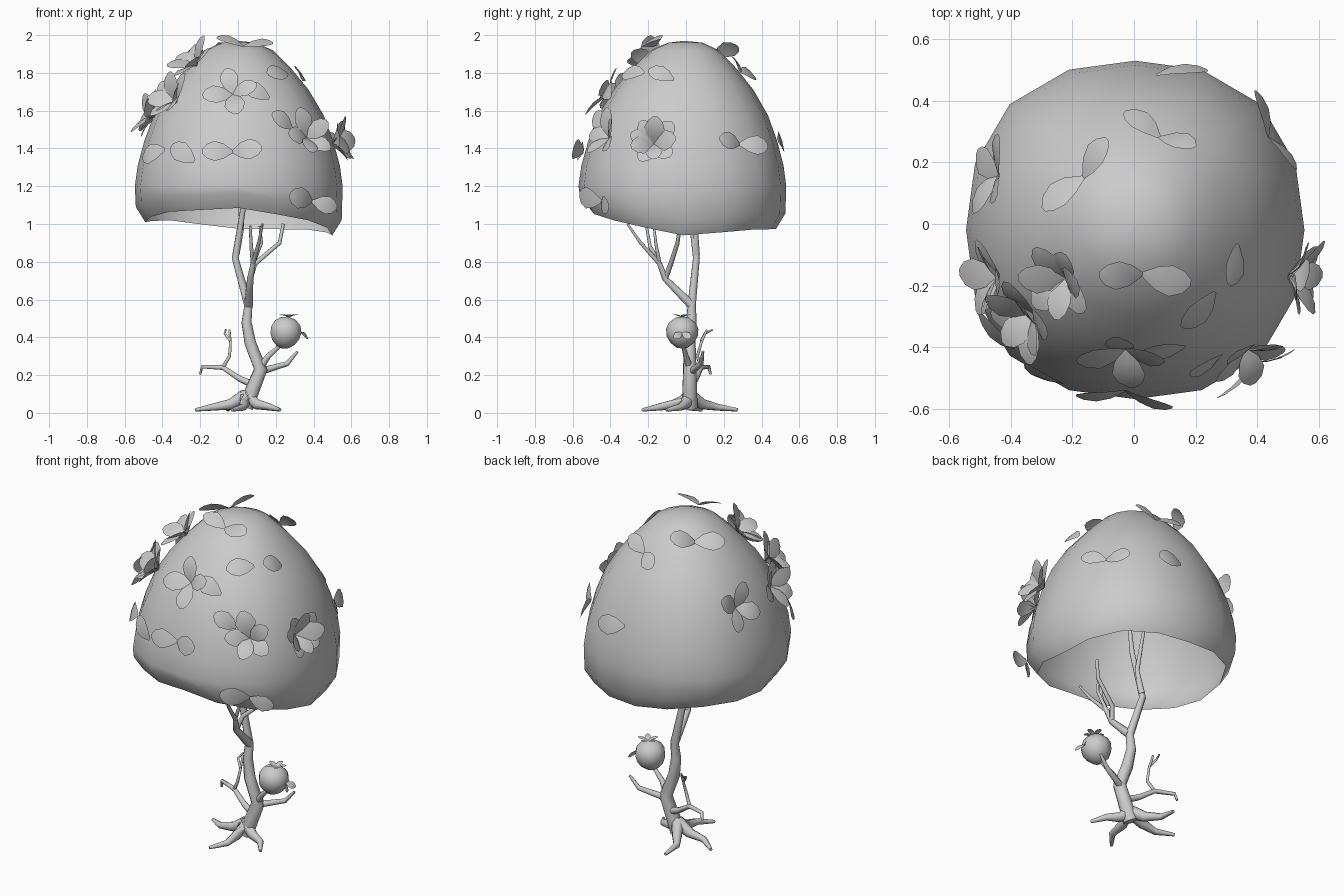
import bpy, bmesh, random
from math import sin, cos, pi, radians
from mathutils import Vector, Matrix
from mathutils.bvhtree import BVHTree

if "Cube" in bpy.data.objects:
    bpy.data.objects.remove(bpy.data.objects["Cube"])

random.seed(4)
UP = Vector((0, 0, 1))


def finish(name, bm, angle=180):
    me = bpy.data.meshes.new(name)
    bm.to_mesh(me)
    bm.free()
    ob = bpy.data.objects.new(name, me)
    bpy.context.collection.objects.link(ob)
    bpy.ops.object.select_all(action='DESELECT')
    ob.select_set(True)
    bpy.context.view_layer.objects.active = ob
    bpy.ops.object.shade_smooth_by_angle(angle=radians(angle))


def bridge(bm, a, b):
    n = len(a)
    for i in range(n):
        bm.faces.new((a[i], b[i], b[(i + 1) % n], a[(i + 1) % n]))


# branch tapering from radius r0 to r1
def tube(bm, pts, r0, r1, sides=8):
    P = [Vector(p) for p in pts]
    ref = Vector((.3, .9, .2))
    rings = []
    for i, p in enumerate(P):
        d = (P[min(i + 1, len(P) - 1)] - P[max(i - 1, 0)]).normalized()
        if abs(d.dot(ref)) > .9:
            ref = Vector((.9, -.3, .2))
        u = (ref - d * ref.dot(d)).normalized()
        w = d.cross(u)
        r = r0 + (r1 - r0) * i / (len(P) - 1)
        angles = [2 * pi * k / sides for k in range(sides)]
        rings.append([bm.verts.new(p + (u * cos(a) + w * sin(a)) * r) for a in angles])
    for a, b in zip(rings, rings[1:]):
        bridge(bm, a, b)
    bm.faces.new(rings[0])
    bm.faces.new(rings[-1])


# curved petal-shaped leaf growing from base along d, n roughly its upper side
def leaf(bm, base, d, n, length, width):
    d = d.normalized()
    n = (n - d * n.dot(d)).normalized()
    side = d.cross(n)
    rows = []
    for t, w in ((0, .16), (.3, .75), (.6, 1), (.85, .72), (1, .22)):
        rows.append([])
        for s in (-1, 0, 1):
            h = length * (.3 * t * (1 - t) + .03 * w * (s == 0))
            rows[-1].append(bm.verts.new(base + d * length * t + side * (s * w * width / 2) + n * h))
    for a, b in zip(rows, rows[1:]):
        for k in range(2):
            bm.faces.new((a[k], a[k + 1], b[k + 1], b[k]))


# canopy: open squarish dome, rim height varying around, edge tucked in
bm = bmesh.new()
profile = [(.09, 1.96), (.18, 1.92), (.28, 1.82), (.37, 1.71), (.45, 1.575), (.5, 1.44), (.535, 1.31), (.55, 1.2)]
rim = [.94, .97, .975, 1.02, 1.01, 1.065, 1.085, 1.02]
N = 16
rings = []
for j in range(len(profile) + 2):
    ring = []
    for i in range(N):
        a = 2 * pi * i / N
        low = (rim[i // 2] + rim[(i + 1) // 2 % 8]) / 2
        r, z = (profile + [(.545, low + .08), (.495, low)])[j]
        sq = r * (1 + .025 * (1 - cos(4 * a)) * min(1, r / .5))
        ring.append(bm.verts.new((sq * cos(a) + .004, sq * sin(a) - .035 * r, z)))
    rings.append(ring)
top = bm.verts.new((0, -.01, 1.97))
for i in range(N):
    bm.faces.new((top, rings[0][i], rings[0][(i + 1) % N]))
for a, b in zip(rings, rings[1:]):
    bridge(bm, a, b)
bm.normal_update()
surface = BVHTree.FromBMesh(bm)
finish("canopy", bm)

# leaf clusters by azimuth, height and petal count
clusters = [(-18, 1.42, 9), (-47, 1.45, 5), (-94, 1.68, 4), (-93, 1.38, 2), (200, 1.57, 6), (221, 1.64, 8),
            (217, 1.83, 7), (159, 1.56, 4), (-48, 1.12, 2), (34, 1.42, 2), (-80, 1.93, 2), (135, 1.88, 2),
            (74, 1.8, 2), (-49, 1.78, 1), (-19, 1.77, 1), (-74, 1.68, 1), (240, 1.36, 1), (219, 1.37, 1),
            (74, 1.43, 1), (-61, 1.53, 1)]
bm = bmesh.new()
for az, z, count in clusters:
    out = Vector((cos(radians(az)), sin(radians(az)), 0))
    p, n, _, _ = surface.ray_cast(Vector((0, -.01, z)), out)
    if n.dot(out) < 0:
        n = -n
    tangent = (UP - n * n.z).normalized()
    first = random.uniform(1, 2)
    for k in range(count):
        flat = Matrix.Rotation(first + 2 * pi * k / count, 3, n) @ tangent
        lift = .15 + .04 * count + .3 * (k % 2) * (count > 4)
        size = random.uniform(.135, .17)
        base = p + n * .012 - flat * size * (.4 if count == 1 else 0)
        leaf(bm, base, flat + n * lift, n, size, size * .68)
finish("canopy_leaves", bm)

# trunk, forking under the canopy
bm = bmesh.new()
trunk = [(.04, .02, .03), (.12, .02, .23), (.065, .02, .37), (.045, .03, .48), (.055, .03, .57),
         (-.015, .055, .82), (.03, .02, 1.1), (.02, -.02, 1.33)]
tube(bm, trunk, .042, .01)
tube(bm, [(-.01, .055, .84), (.02, .05, .98), (0, .09, 1.25)], .019, .008)

# upper forked branch
fork = (.065, -.11, .71)
crook = (.08, -.14, .79)
tube(bm, [trunk[4], (.06, -.04, .64), fork, crook], .025, .014)
tube(bm, [crook, (.07, -.19, .88), (.065, -.21, .99)], .013, .007)
tube(bm, [crook, (.11, -.24, .9), (.13, -.31, 1)], .013, .006)
tube(bm, [fork, (.09, -.08, .79), (.22, -.045, .9), (.24, -.03, 1)], .015, .009)
tube(bm, [crook, (.125, -.16, .9), (.115, -.17, .99)], .011, .006)

# low left branch, curled and upright twigs
elbow = (-.08, .08, .24)
tube(bm, [(.08, .03, .15), (.01, .05, .18), elbow, (-.19, .12, .245), (-.2, .13, .205)], .02, .007)
tube(bm, [elbow, (-.045, .06, .3), (-.04, .08, .37), (-.045, .11, .44)], .01, .006)
tube(bm, [(-.04, .08, .38), (-.07, .1, .42), (-.065, .14, .44)], .008, .005)

# low right branch and fruit stalk
tube(bm, [(.12, .03, .22), (.26, .08, .26), (.315, .09, .325)], .02, .007)
tube(bm, [(.11, .02, .23), (.16, 0, .3), (.25, -.02, .38)], .022, .008)

# spreading roots and flared foot
foot = Vector((.04, .02, 0))
for az, length in ((-106, .26), (-34, .22), (110, .27), (167, .27)):
    steps = [(0, .09), (.3, .045), (.65, .03), (1, .016)]
    path = []
    for t, z in steps:
        a = radians(az) + .25 * sin(pi * t)
        path.append(foot + Vector((cos(a) * length * t, sin(a) * length * t, z)))
    tube(bm, path, .038, .009)
for v in bm.verts:
    v.co.z = max(v.co.z, 0)
bmesh.ops.recalc_face_normals(bm, faces=bm.faces)
finish("trunk_and_branches", bm, 70)

# round fruit, wider near the top
C = Vector((.252, -.02, .425))
tilt = Matrix.Rotation(radians(12), 3, 'Y')
bm = bmesh.new()
bmesh.ops.create_uvsphere(bm, u_segments=10, v_segments=7, radius=.086)
for v in bm.verts:
    v.co.x *= 1 + v.co.z
    v.co.y *= 1 + v.co.z
    v.co = C + tilt @ v.co
finish("fruit", bm)

# small leaves around the fruit
bm = bmesh.new()
for k in range(5):
    a = 2 * pi * k / 5 + .3
    leaf(bm, C + tilt @ (UP * .082), Vector((cos(a), sin(a), .25)), UP, .06, .032)
for s in (-1, 1):
    leaf(bm, C + Vector((.08, 0, 0)), Vector((.5, s * .6, -.4)), Vector((1, 0, .2)), .065, .04)
finish("fruit_leaves", bm)
